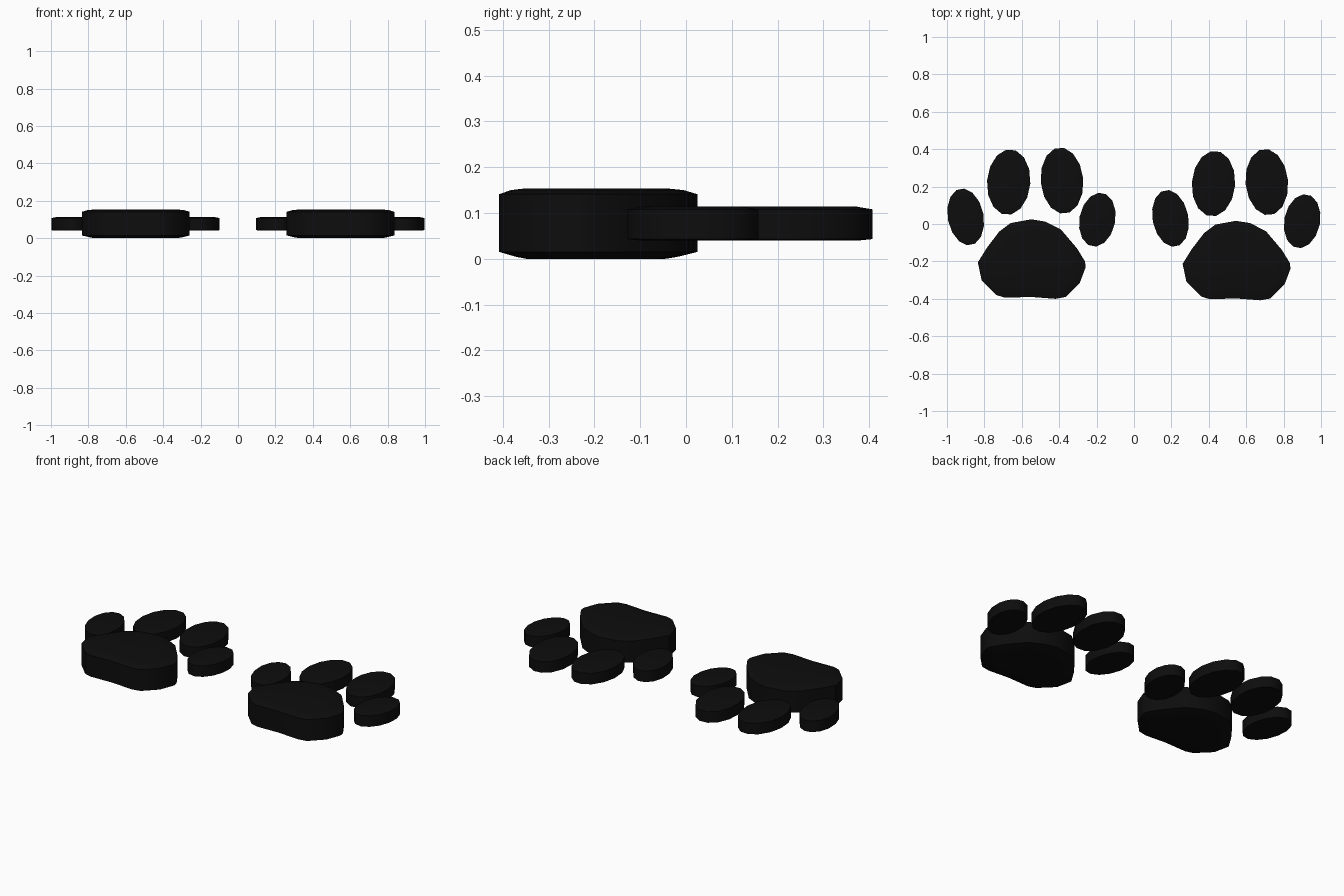
import bpy, bmesh
from math import sin, cos, pi, radians
from mathutils import Vector

if "Cube" in bpy.data.objects:
    bpy.data.objects.remove(bpy.data.objects["Cube"])

black = bpy.data.materials.new("black")
black.diffuse_color = (0.004, 0.004, 0.004, 1)
black.use_nodes = True
black.node_tree.nodes["Principled BSDF"].inputs["Base Color"].default_value = black.diffuse_color


def cushion(name, outline, center, layers):
    """Stack rings of the outline (z, inset) and cap both ends."""
    c = Vector(center)
    bm = bmesh.new()
    rings = []
    for z, inset in layers:
        ring = []
        for p in outline:
            d = Vector(p) - c
            q = c + d * (1 - inset / d.length)
            ring.append(bm.verts.new((q.x, q.y, z)))
        rings.append(ring)
    n = len(outline)
    for a, b in zip(rings, rings[1:]):
        for i in range(n):
            j = (i + 1) % n
            bm.faces.new((a[i], a[j], b[j], b[i]))
    bm.faces.new(rings[0][::-1])
    bm.faces.new(rings[-1])
    bmesh.ops.recalc_face_normals(bm, faces=bm.faces)
    mesh = bpy.data.meshes.new(name)
    bm.to_mesh(mesh)
    bm.free()
    mesh.materials.append(black)
    ob = bpy.data.objects.new(name, mesh)
    bpy.context.collection.objects.link(ob)
    bpy.ops.object.select_all(action='DESELECT')
    ob.select_set(True)
    bpy.context.view_layer.objects.active = ob
    bpy.ops.object.shade_smooth_by_angle(angle=radians(40))
    return ob


def tilted_oval(cx, cy, a, b, tilt, n=14):
    t = radians(tilt)
    pts = []
    for i in range(n):
        u = 2 * pi * i / n
        x, y = a * cos(u), b * sin(u)
        pts.append((cx + x * cos(t) - y * sin(t), cy + x * sin(t) + y * cos(t)))
    return pts


# heel pad outline, counter-clockwise
pad = [(-.835, -.205), (-.815, -.30), (-.735, -.38), (-.69, -.394), (-.55, -.39),
       (-.42, -.40), (-.365, -.39), (-.29, -.315), (-.258, -.23), (-.262, -.20),
       (-.305, -.13), (-.39, -.03), (-.475, .013), (-.55, .025), (-.66, .005),
       (-.72, -.04), (-.785, -.125)]
pad_layers = [(0, .07), (.004, .045), (.015, 0), (.141, 0), (.15, .03), (.154, .07)]

# toes: centre x, centre y, half width, half length, tilt
toes = [("outer_left_toe", -.90, .038, .096, .154, 11),
        ("inner_left_toe", -.67, .224, .116, .176, -4),
        ("inner_right_toe", -.385, .232, .114, .178, 5),
        ("outer_right_toe", -.196, .023, .096, .146, -11)]
toe_layers = [(.04, .03), (.043, 0), (.108, 0), (.114, .035)]

# the same paw twice, side by side
for side, dx, dy in (("left", 0, 0), ("right", 1.095, -.008)):
    parts = [cushion(side + "_heel_pad", pad, (-.545, -.2), pad_layers)]
    for name, x, y, a, b, tilt in toes:
        parts.append(cushion(f"{side}_paw_{name}", tilted_oval(x, y, a, b, tilt),
                             (x, y), toe_layers))
    for ob in parts:
        ob.location = (dx, dy, 0)
